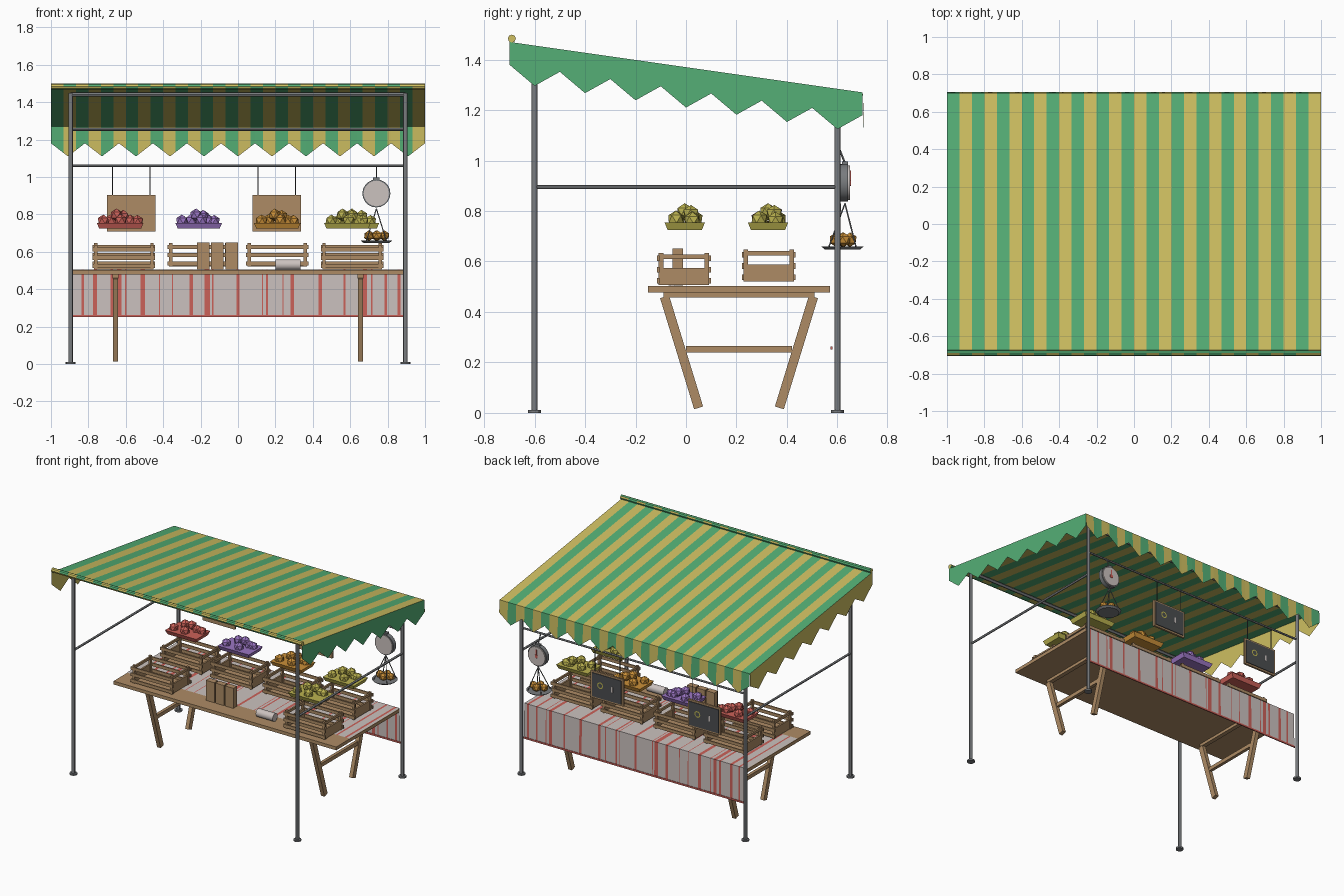
import bpy, bmesh, math, random
from mathutils import Vector, Matrix

if "Cube" in bpy.data.objects:
    bpy.data.objects.remove(bpy.data.objects["Cube"])

random.seed(4)

def material(name, rgb):
    m = bpy.data.materials.new(name)
    m.diffuse_color = (*rgb, 1)
    m.use_nodes = True
    m.node_tree.nodes["Principled BSDF"].inputs["Base Color"].default_value = m.diffuse_color
    return m

GREEN = material("awning green", (0.09, 0.43, 0.18))
YELLOW = material("awning yellow", (0.62, 0.52, 0.12))
METAL = material("grey metal", (0.19, 0.20, 0.21))
WOOD = material("brown wood", (0.42, 0.26, 0.13))
WHITE = material("cloth white", (0.60, 0.54, 0.52))
RED = material("red", (0.60, 0.12, 0.10))
SLATE = material("dark slate", (0.07, 0.075, 0.08))
PURPLE = material("fruit purple", (0.33, 0.18, 0.55))
ORANGE = material("fruit orange", (0.60, 0.28, 0.04))
LEMON = material("fruit yellow", (0.50, 0.45, 0.08))

def finish(name, bm, mats, smooth=False):
    me = bpy.data.meshes.new(name)
    bm.to_mesh(me)
    bm.free()
    for m in mats:
        me.materials.append(m)
    ob = bpy.data.objects.new(name, me)
    bpy.context.collection.objects.link(ob)
    if smooth:
        bpy.ops.object.select_all(action='DESELECT')
        ob.select_set(True)
        bpy.context.view_layer.objects.active = ob
        bpy.ops.object.shade_smooth_by_angle()
    return ob

def add_box(bm, c, s):
    bmesh.ops.create_cube(bm, size=1, matrix=Matrix.Translation(c) @ Matrix.Diagonal((*s, 1)))

def add_rod(bm, a, b, r, seg=12, r2=None):
    a, b = Vector(a), Vector(b)
    d = b - a
    mat = Matrix.Translation((a + b) / 2) @ d.to_track_quat('Z', 'Y').to_matrix().to_4x4()
    bmesh.ops.create_cone(bm, cap_ends=True, segments=seg, radius1=r, radius2=r if r2 is None else r2,
                          depth=d.length, matrix=mat)

def add_ball(bm, c, r):
    rot = Matrix.Rotation(random.uniform(0, 6), 4, 'Z')
    bmesh.ops.create_icosphere(bm, subdivisions=1, radius=r, matrix=Matrix.Translation(c) @ rot)

def boxes(name, items, mat):
    bm = bmesh.new()
    for c, s in items:
        add_box(bm, c, s)
    return finish(name, bm, [mat])

def rods(name, items, mat, seg=12):
    bm = bmesh.new()
    for a, b, r in items:
        add_rod(bm, a, b, r, seg)
    return finish(name, bm, [mat], True)

def quad(bm, pts, idx=0):
    f = bm.faces.new([bm.verts.new(p) for p in pts])
    f.material_index = idx

# ---- striped awning: sloping sheet, front roll, toothed valances
N = 30
W = 2 / N
def roof_z(y):
    return 1.47 - (y + 0.7) * 0.2 / 1.4

bm = bmesh.new()
for i in range(N):
    x0, x1 = -1 + i * W, -1 + (i + 1) * W
    quad(bm, [(x0, -0.7, roof_z(-0.7)), (x1, -0.7, roof_z(-0.7)),
              (x1, 0.7, roof_z(0.7)), (x0, 0.7, roof_z(0.7))], i % 2)
finish("awning_sheet", bm, [GREEN, YELLOW])

bm = bmesh.new()
for i in range(N):
    n = len(bm.faces)
    add_rod(bm, (-1 + i * W, -0.69, 1.483), (-1 + (i + 1) * W, -0.69, 1.483), 0.016, 8)
    bm.faces.ensure_lookup_table()
    for f in bm.faces[n:]:
        f.material_index = i % 2
finish("awning_front_roll", bm, [GREEN, YELLOW])

def tooth(t, count):
    """Hanging depth of the zigzag edge at t in 0..1."""
    p = (t * count) % 1.0
    return 0.09 + 0.07 * (1 - abs(2 * p - 1))

T = 11
cuts = sorted({round(i / N, 6) for i in range(N + 1)} | {round(i / (2 * T), 6) for i in range(2 * T + 1)})
bm = bmesh.new()
for a, b in zip(cuts, cuts[1:]):
    z = roof_z(0.7)
    quad(bm, [(2 * b - 1, 0.7, z), (2 * a - 1, 0.7, z), (2 * a - 1, 0.705, z - tooth(a, T)),
              (2 * b - 1, 0.705, z - tooth(b, T))], int((a + b) / 2 * N) % 2)
finish("back_valance", bm, [GREEN, YELLOW])

for name, x, m in (("left_valance", -1, YELLOW), ("right_valance", 1, GREEN)):
    bm = bmesh.new()
    for i in range(14):
        y0, y1 = -0.7 + i * 0.1, -0.6 + i * 0.1
        quad(bm, [(x, y0, roof_z(y0)), (x, y1, roof_z(y1)),
                  (x, y1, roof_z(y1) - tooth((i + 1) / 14, 7)), (x, y0, roof_z(y0) - tooth(i / 14, 7))])
    finish(name, bm, [m])

# ---- metal frame
PX, PY = 0.895, 0.6
posts = []
for sx in (-PX, PX):
    for y, h in ((-PY, 1.45), (PY, 1.275)):
        posts += [((sx, y, 0), (sx, y, h), 0.0125), ((sx, y, 0), (sx, y, 0.011), 0.026)]
rods("frame_posts", posts, METAL)
rails = [((-PX, -PY, 1.44), (PX, -PY, 1.44), 0.011), ((-PX, PY, 1.255), (PX, PY, 1.255), 0.009),
         ((-PX, PY, 1.06), (PX, PY, 1.06), 0.007)]
rails += [((sx, -PY, 0.895), (sx, PY, 0.895), 0.008) for sx in (-PX, PX)]
rods("frame_rails", rails, METAL)

# ---- table with trestles
boxes("table_top", [((0, 0.21, 0.49), (1.78, 0.72, 0.024))], WOOD)
bm = bmesh.new()
for x in (-0.655, 0.655):
    for top, bot in ((-0.085, 0.05), (0.505, 0.37)):
        L = math.hypot(top - bot, 0.44)
        ang = math.atan2(bot - top, 0.44)
        bmesh.ops.create_cube(bm, size=1, matrix=Matrix.Translation((x, (top + bot) / 2, 0.24))
                              @ Matrix.Rotation(ang, 4, 'X') @ Matrix.Diagonal((0.028, 0.037, L, 1)))
    add_box(bm, (x, 0.21, 0.252), (0.022, 0.42, 0.027))
    add_box(bm, (x, 0.21, 0.468), (0.03, 0.6, 0.02))
finish("trestle_legs", bm, [WOOD])

# ---- striped table cloth: flat part and back drop
marks = [(-.83, .012), (-.765, .02), (-.675, .014), (-.635, .026), (-.6, .006), (-.51, .024), (-.42, .006),
         (-.35, .006), (-.25, .02), (-.165, .03), (-.135, .006), (0, .018), (.13, .006), (.155, .012),
         (.24, .006), (.29, .02), (.44, .02), (.57, .012), (.68, .022), (.715, .006), (.79, .014), (.86, .016)]
edges = [-0.89] + [m + s * w / 2 for m, w in marks for s in (-1, 1)] + [0.89]
bm = bmesh.new()
for i, (a, b) in enumerate(zip(edges, edges[1:])):
    quad(bm, [(a, 0.0, 0.506), (b, 0.0, 0.506), (b, 0.575, 0.506), (a, 0.575, 0.506)], i % 2)
    quad(bm, [(b, 0.575, 0.506), (a, 0.575, 0.506), (a, 0.577, 0.26), (b, 0.577, 0.26)], i % 2)
finish("table_cloth", bm, [WHITE, RED])
boxes("cloth_hem", [((0, 0.577, 0.257), (1.79, 0.007, 0.012))], RED)

# ---- slatted crates
def crate(name, x, y, z):
    items = [((x, y, z + 0.005), (0.31, 0.19, 0.009))]
    for sx in (-1, 1):
        items.append(((x + sx * 0.15, y, z + 0.035), (0.012, 0.19, 0.068)))
        items.append(((x + sx * 0.15, y, z + 0.112), (0.012, 0.2, 0.018)))
        for sy in (-1, 1):
            items.append(((x + sx * 0.15, y + sy * 0.091, z + 0.064), (0.018, 0.018, 0.128)))
    for sy in (-1, 1):
        for dz in (0.018, 0.062, 0.106):
            items.append(((x, y + sy * 0.102, z + dz), (0.335, 0.009, 0.022)))
    boxes(name, items, WOOD)

for i, x in enumerate((-0.61, -0.21, 0.21, 0.61)):
    crate("back_crate_%d" % i, x, 0.328, 0.52)
crate("front_crate_left", -0.61, -0.008, 0.506)
crate("front_crate_right", 0.61, -0.008, 0.506)

# ---- fruit heaps: tapered slab with faceted balls on top
def heap(name, x, y, mat):
    bm = bmesh.new()
    add_box(bm, (x, y, 0.74), (0.25, 0.16, 0.03))
    for v in bm.verts:
        if v.co.z < 0.74:
            v.co.x = x + (v.co.x - x) * 0.9
            v.co.y = y + (v.co.y - y) * 0.85
    spots = [(-0.085, -0.03, 0.765), (-0.045, 0.04, 0.768), (0.01, -0.035, 0.768), (0.085, 0.03, 0.763),
             (0.05, 0.03, 0.765), (-0.02, 0.0, 0.797), (0.022, 0.025, 0.79)]
    for dx, dy, z in spots:
        add_ball(bm, (x + dx + random.uniform(-.008, .008), y + dy, z), 0.034)
    finish(name, bm, [mat])

heap("red_fruit", -0.63, 0.325, RED)
heap("purple_fruit", -0.21, 0.325, PURPLE)
heap("orange_fruit", 0.21, 0.325, ORANGE)
heap("yellow_fruit_back", 0.63, 0.325, LEMON)
heap("yellow_fruit_front", 0.585, -0.005, LEMON)

# ---- hanging price boards
for i, x in enumerate((-0.57, 0.207)):
    boxes("board_back_%d" % i, [((x, 0.6, 0.807), (0.26, 0.014, 0.195))], WOOD)
    boxes("board_slate_%d" % i, [((x, 0.609, 0.807), (0.235, 0.006, 0.17))], SLATE)
    rods("board_wires_%d" % i, [((x + s, 0.6, 0.9), (x + s, 0.6, 1.06), 0.003) for s in (-0.1, 0.1)], SLATE, 6)
    bm = bmesh.new()
    for k in range(10):
        a, b = k * math.tau / 10, (k + 1) * math.tau / 10
        quad(bm, [(x + 0.05 + r * math.cos(t), 0.6135, 0.815 + r * math.sin(t))
                  for r, t in ((0.016, a), (0.024, a), (0.024, b), (0.016, b))])
    finish("board_ring_mark_%d" % i, bm, [LEMON])
    boxes("board_dash_mark_%d" % i, [((x - 0.045, 0.613, 0.81), (0.012, 0.002, 0.04))], WHITE)

# ---- hanging scale with pan
SX, SY = 0.74, 0.63
rods("scale_housing", [((SX, 0.612, 0.912), (SX, 0.642, 0.912), 0.075)], METAL, 20)
rods("scale_dial", [((SX, 0.607, 0.912), (SX, 0.65, 0.912), 0.068)], WHITE, 20)
boxes("scale_needle", [((SX, 0.651, 0.93), (0.008, 0.004, 0.06)), ((SX, 0.651, 0.912), (0.02, 0.004, 0.02))], RED)
boxes("scale_cap", [((SX, SY, 0.985), (0.035, 0.025, 0.022))], METAL)
cords = [((SX, SY, 0.99), (SX, 0.6, 1.065), 0.004)]
for k in range(4):
    t = math.pi / 4 + k * math.pi / 2
    cords.append(((SX, SY, 0.83), (SX + 0.075 * math.cos(t), 0.62 + 0.075 * math.sin(t), 0.66), 0.003))
rods("scale_cords", cords, METAL, 6)
bm = bmesh.new()
add_rod(bm, (SX, 0.62, 0.648), (SX, 0.62, 0.66), 0.07, 16, 0.085)
finish("scale_pan", bm, [METAL])
bm = bmesh.new()
for dx, dy in ((-0.04, 0), (0.005, -0.025), (0.042, 0.005), (0, 0.03)):
    add_ball(bm, (SX + dx, 0.62 + dy, 0.686), 0.029)
finish("scale_fruit", bm, [ORANGE])

# ---- paper bags and wrapping roll
boxes("paper_bags", [((x, -0.032, 0.578), (0.067, 0.042, 0.145)) for x in (-0.186, -0.11, -0.034)], WOOD)
rods("wrapping_roll", [((0.2, -0.055, 0.531), (0.335, -0.055, 0.531), 0.029)], WHITE, 16)
